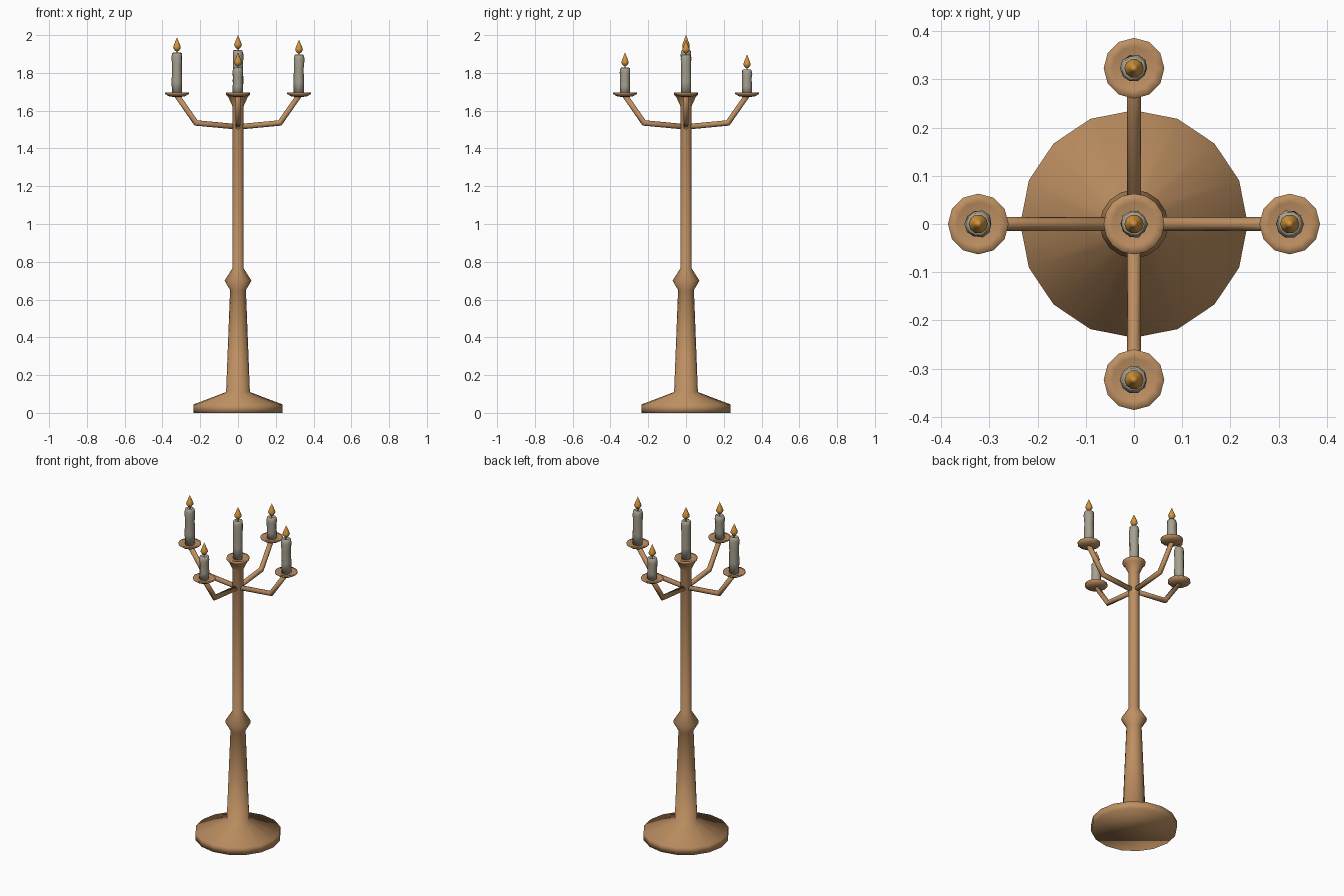
import bpy, bmesh, math, random
from mathutils import Vector, Matrix

random.seed(4)
if "Cube" in bpy.data.objects:
    bpy.data.objects.remove(bpy.data.objects["Cube"], do_unlink=True)


def material(name, rgb):
    mat = bpy.data.materials.new(name)
    mat.use_nodes = True
    mat.diffuse_color = (*rgb, 1)
    mat.node_tree.nodes["Principled BSDF"].inputs["Base Color"].default_value = (*rgb, 1)
    return mat


brass = material("warm_brass", (0.51, 0.275, 0.12))
wax = material("grey_wax", (0.38, 0.35, 0.275))
fire = material("flame_orange", (0.66, 0.30, 0.045))


def skin(name, rings, mat):
    """Bridge rings of points into a closed, smooth tube."""
    bm = bmesh.new()
    loops = [[bm.verts.new(p) for p in ring] for ring in rings]
    n = len(loops[0])
    for a, b in zip(loops, loops[1:]):
        for i in range(n):
            j = (i + 1) % n
            bm.faces.new((a[i], a[j], b[j], b[i]))
    bm.faces.new(loops[0][::-1])
    bm.faces.new(loops[-1])
    bmesh.ops.remove_doubles(bm, verts=bm.verts, dist=0.0001)
    bmesh.ops.recalc_face_normals(bm, faces=bm.faces)
    for f in bm.faces:
        f.smooth = True
    mesh = bpy.data.meshes.new(name)
    bm.to_mesh(mesh)
    bm.free()
    mesh.materials.append(mat)
    obj = bpy.data.objects.new(name, mesh)
    bpy.context.collection.objects.link(obj)
    return obj


def lathe(name, profile, sides, mat, at=(0, 0, 0), wobble=0.0):
    """Revolve (radius, height) pairs around a vertical axis."""
    rings = []
    for r, z in profile:
        ring = []
        for i in range(sides):
            a = math.tau * i / sides
            rr = r * (1 + random.uniform(-wobble, wobble))
            ring.append(Vector((rr * math.cos(a), rr * math.sin(a), z)) + Vector(at))
        rings.append(ring)
    return skin(name, rings, mat)


def arm(name, path, radius, turn, mat, sides=8):
    """Mitred tube along a path in the xz plane, turned about z."""
    pts = [Vector((x, 0, z)) for x, z in path]
    spin = Matrix.Rotation(turn, 3, 'Z')
    side = Vector((0, 1, 0))
    rings = []
    for i, p in enumerate(pts):
        before = (p - pts[max(i - 1, 0)]).normalized()
        after = (pts[min(i + 1, len(pts) - 1)] - p).normalized()
        along = (before + after).normalized()
        up = along.cross(side)
        ref = after if after.length else before
        stretch = 1 / max(0.5, along.dot(ref))
        rings.append([spin @ (p + radius * (math.cos(a) * side + math.sin(a) * stretch * up))
                      for a in (math.tau * k / sides for k in range(sides))])
    return skin(name, rings, mat)


def candle(label, x, y, top, bottom=1.688):
    # wax body with a lumpy, dripping upper end
    h = top - bottom
    body = [(0.027, 0), (0.027, h * 0.3), (0.026, h * 0.65),
            (0.028, h - 0.025), (0.025, h - 0.004), (0.018, h), (0.012, h - 0.006)]
    lathe(label + "_candle", body, 10, wax, (x, y, bottom), 0.07)
    # short wick carrying a teardrop flame
    lathe(label + "_wick", [(0.003, -0.01), (0.003, 0.015)], 6, wax, (x, y, top))
    drop = [(0.0, 0.004), (0.011, 0.010), (0.019, 0.021), (0.020, 0.029),
            (0.015, 0.043), (0.008, 0.060), (0.0, 0.079)]
    lathe(label + "_flame", drop, 10, fire, (x, y, top))


# floor stand: foot, tapered stem, knop, shaft and central cup in one turning
stand = [(0.236, 0), (0.236, 0.045), (0.063, 0.11), (0.042, 0.65), (0.071, 0.70),
         (0.030, 0.765), (0.030, 1.625), (0.053, 1.675), (0.063, 1.685),
         (0.063, 1.697), (0.045, 1.690)]
lathe("stand", stand, 16, brass)
candle("centre", 0, 0, 1.921)

# four bent arms, each with a drip dish and a candle of its own height
dish = [(0.015, 1.672), (0.043, 1.676), (0.063, 1.689), (0.063, 1.697), (0.045, 1.690)]
reach = 0.323
for k, (label, top) in enumerate([("left", 1.897), ("back", 1.819),
                                  ("right", 1.908), ("front", 1.829)]):
    turn = k * math.pi / 2
    x, y = reach * math.cos(turn), reach * math.sin(turn)
    arm(label + "_arm", [(0.0, 1.514), (0.222, 1.535), (reach, 1.680)], 0.0145, turn, brass)
    lathe(label + "_dish", dish, 12, brass, (x, y, 0))
    candle(label, x, y, top)
